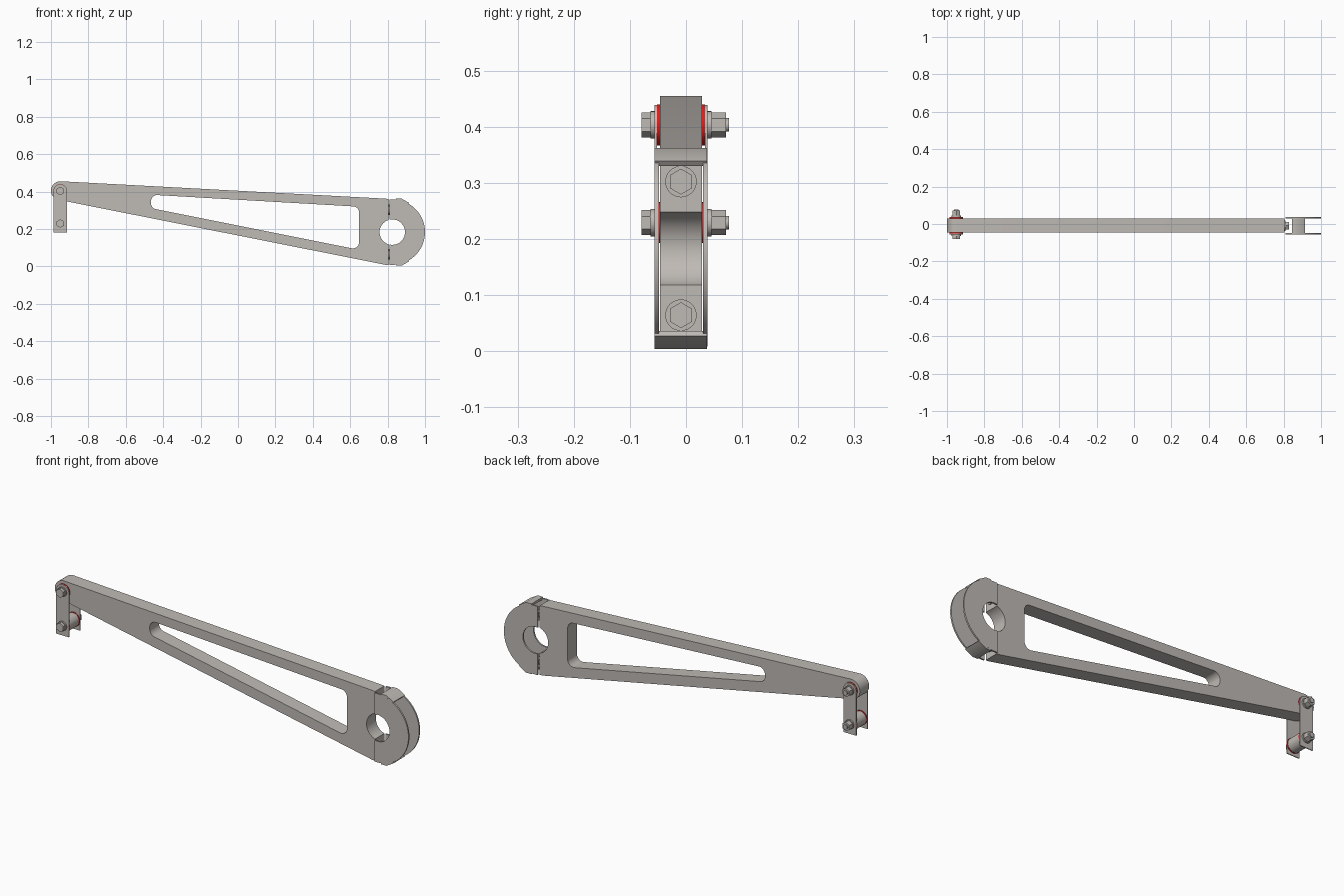
import bpy, bmesh, math
from mathutils import Vector

if "Cube" in bpy.data.objects:
    bpy.data.objects.remove(bpy.data.objects["Cube"])


def material(name, rgb):
    m = bpy.data.materials.new(name)
    m.diffuse_color = (*rgb, 1)
    m.use_nodes = True
    m.node_tree.nodes["Principled BSDF"].inputs["Base Color"].default_value = m.diffuse_color
    return m


STEEL = material("warm_grey_steel", (0.52, 0.49, 0.46))
RED = material("red_washer", (0.80, 0.01, 0.01))
MID = -0.009                      # centre plane of the arm in y


def arc(cx, cz, r, a0, a1, n=24):
    return [(cx + r * math.cos(math.radians(a0 + (a1 - a0) * i / n)),
             cz + r * math.sin(math.radians(a0 + (a1 - a0) * i / n))) for i in range(n + 1)]


def circle(cx, cz, r, n=32):
    return arc(cx, cz, r, 0, 360, n)[:-1]


def fillet(corners, r, n=8):
    """Round every corner of a convex polygon."""
    out = []
    for i, c in enumerate(corners):
        p = Vector(c)
        a = (Vector(corners[i - 1]) - p).normalized()
        b = (Vector(corners[(i + 1) % len(corners)]) - p).normalized()
        half = a.angle(b) / 2
        mid = p + (a + b).normalized() * r / math.sin(half)
        s, e = p + a * r / math.tan(half) - mid, p + b * r / math.tan(half) - mid
        for k in range(n + 1):
            d = s.lerp(e, k / n).normalized() * r
            out.append(tuple(mid + d))
    return out


def prism(name, loops, w0, w1, mat=STEEL, axis='Y'):
    """Extrude a profile (outline plus holes) along y or x."""
    def place(u, v):
        return (u, w0, v) if axis == 'Y' else (w0, u, v)
    bm = bmesh.new()
    for loop in loops:
        vs = [bm.verts.new(place(u, v)) for u, v in loop]
        for i, v in enumerate(vs):
            bm.edges.new((vs[i - 1], v))
    bmesh.ops.triangle_fill(bm, edges=bm.edges[:], use_beauty=True)
    ext = bmesh.ops.extrude_face_region(bm, geom=bm.faces[:])
    step = (0, w1 - w0, 0) if axis == 'Y' else (w1 - w0, 0, 0)
    bmesh.ops.translate(bm, vec=step,
                        verts=[g for g in ext['geom'] if isinstance(g, bmesh.types.BMVert)])
    bmesh.ops.recalc_face_normals(bm, faces=bm.faces[:])
    me = bpy.data.meshes.new(name)
    bm.to_mesh(me)
    bm.free()
    me.materials.append(mat)
    me.shade_smooth()
    me.set_sharp_from_angle(angle=math.radians(30))
    ob = bpy.data.objects.new(name, me)
    bpy.context.collection.objects.link(ob)
    return ob


# Tapered arm with rounded tip, window and half bore
BX, BZ, BR = 0.825, 0.183, 0.068
a = math.degrees(math.acos((0.805 - BX) / BR))
outline = (arc(-0.95, 0.405, 0.05, 87, 259, 20)
           + [(0.79, 0.008), (0.805, 0.008)]
           + arc(BX, BZ, BR, 360 - a, a, 20)
           + [(0.805, 0.360), (0.79, 0.362)])
window = fillet([(-0.465, 0.383), (-0.465, 0.311), (0.647, 0.089), (0.647, 0.319)], 0.032)
prism("arm", [outline, window], MID - 0.0375, MID + 0.0375)

# Clamp cap: two thin cheeks joined by sloped flanges above and below
a_out = math.degrees(math.acos((0.81 - BX) / 0.175))
a_in = math.degrees(math.acos((0.81 - BX) / BR))
cheek = arc(BX, BZ, 0.175, -a_out, a_out, 36) + arc(BX, BZ, BR, a_in, -a_in, 24)
for side, label in ((-1, "front"), (1, "back")):
    prism("clamp_cheek_" + label, [cheek], MID + side * 0.039, MID + side * 0.047)
for s, label in ((1, "upper"), (-1, "lower")):
    flange = [(0.845, BZ + s * 0.179), (0.875, BZ + s * 0.179), (0.915, BZ + s * 0.156),
              (0.908, BZ + s * 0.147), (0.872, BZ + s * 0.167), (0.845, BZ + s * 0.167)]
    prism("clamp_flange_" + label, [flange], MID - 0.0468, MID + 0.0468)
    # Clamp bolts on the end face of the arm
    z = BZ + s * 0.119
    prism("clamp_washer_" + label, [circle(MID, z, 0.028)], 0.804, 0.811, axis='X')
    prism("clamp_bolt_" + label, [arc(MID, z, 0.023, 30, 390, 6)[:-1]], 0.811, 0.830, axis='X')

# Hanging link plates
link = arc(-0.95, 0.403, 0.036, 0, 180, 20) + [(-0.986, 0.18), (-0.914, 0.18)]
for side, label in ((-1, "front"), (1, "back")):
    prism("link_plate_" + label, [link], MID + side * 0.0425, MID + side * 0.047)

# Lower roller between the link plates
prism("roller", [circle(-0.95, 0.229, 0.035)], MID - 0.0375, MID + 0.0375)

# Pivot hardware at both link holes
for z, label in ((0.403, "upper"), (0.229, "lower")):
    for side, face in ((-1, "front"), (1, "back")):
        prism(f"red_washer_{label}_{face}", [circle(-0.95, z, 0.0365)],
              MID + side * 0.0372, MID + side * 0.0426, RED)
        prism(f"pivot_washer_{label}_{face}", [circle(-0.95, z, 0.0245)],
              MID + side * 0.0468, MID + side * 0.054)
    hexagon = arc(-0.95, z, 0.0225, 30, 390, 6)[:-1]
    prism("pivot_bolt_head_" + label, [hexagon], -0.079, MID - 0.0538)
    prism("pivot_nut_" + label, [hexagon], MID + 0.0538, 0.071)
    prism("pivot_bolt_tip_" + label, [circle(-0.95, z, 0.012, 20)], 0.07, 0.077)
